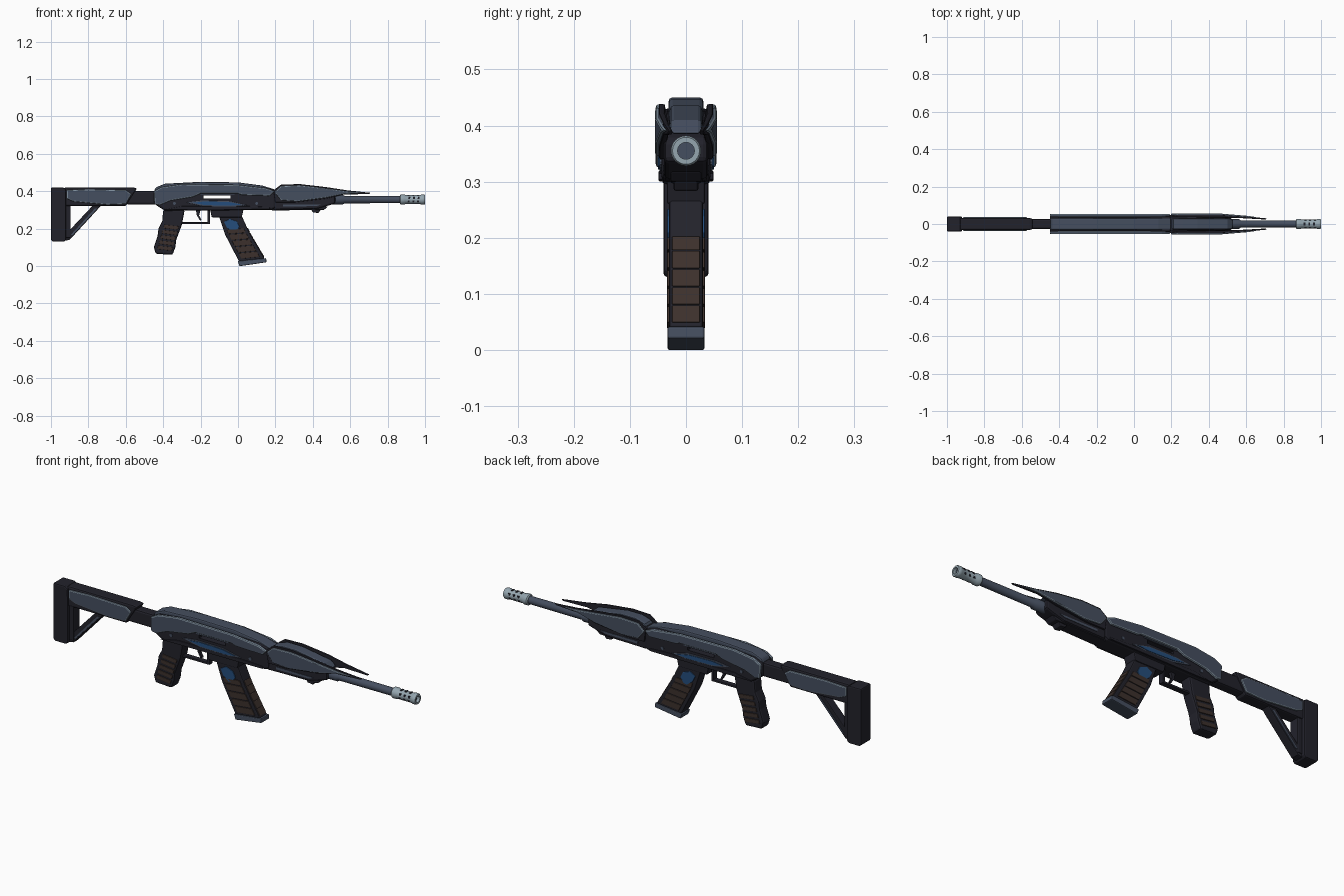
import bpy, bmesh, math
from mathutils import Vector

if "Cube" in bpy.data.objects:
    bpy.data.objects.remove(bpy.data.objects["Cube"])


def material(name, r, g, b):
    m = bpy.data.materials.new(name)
    m.use_nodes = True
    m.diffuse_color = (r, g, b, 1)
    m.node_tree.nodes["Principled BSDF"].inputs["Base Color"].default_value = (r, g, b, 1)
    return m


DARK = material("dark_polymer", .016, .016, .024)
STEEL = material("blue_grey_steel", .06, .077, .115)
EDGE = material("worn_edge", .2, .26, .32)
LIGHT = material("bright_steel", .3, .38, .43)
BLUE = material("blue_inlay", .018, .075, .2)
BROWN = material("brown_grip", .045, .03, .025)


def finish(name, bm, mats):
    bmesh.ops.recalc_face_normals(bm, faces=bm.faces)
    mesh = bpy.data.meshes.new(name)
    bm.to_mesh(mesh)
    bm.free()
    for m in mats:
        mesh.materials.append(m)
    obj = bpy.data.objects.new(name, mesh)
    bpy.context.collection.objects.link(obj)
    return obj


def smooth(obj, angle=35):
    bpy.ops.object.select_all(action="DESELECT")
    obj.select_set(True)
    bpy.context.view_layer.objects.active = obj
    bpy.ops.object.shade_smooth_by_angle(angle=math.radians(angle))


def slab(name, pts, mat, y0, y1, bevel=0.0, edge=None, warp=None):
    """Side profile (x, z) extruded from y0 to y1."""
    bm = bmesh.new()
    near = [bm.verts.new((x, y0, z)) for x, z in pts]
    far = [bm.verts.new((x, y1, z)) for x, z in pts]
    bm.faces.new(near)
    bm.faces.new(far)
    for i in range(len(pts)):
        j = (i + 1) % len(pts)
        bm.faces.new((near[i], near[j], far[j], far[i]))
    if warp:
        for v in bm.verts:
            v.co.y = warp(v.co)
    obj = finish(name, bm, [mat, edge] if edge else [mat])
    if bevel:
        mod = obj.modifiers.new("bevel", "BEVEL")
        mod.width = bevel
        mod.segments = 2
        mod.limit_method = "ANGLE"
        mod.angle_limit = math.radians(40)
        if edge:
            mod.material = 1
    return obj


def core(name, pts, mat, half, bevel=0.0):
    return slab(name, pts, mat, -half, half, bevel)


def pair(name, pts, mat, y0, y1, bevel=0.0, edge=None, warp=None):
    slab("left_" + name, pts, mat, y0, y1, bevel, edge, warp)
    slab("right_" + name, pts, mat, -y0, -y1, bevel, edge, warp)


def box(x0, x1, z0, z1):
    return [(x0, z0), (x1, z0), (x1, z1), (x0, z1)]


def lathe(name, profile, mat, z, sides=24):
    """Profile (x, radius) turned around the bore axis."""
    bm = bmesh.new()
    verts = [bm.verts.new((x, 0, z + r)) for x, r in profile]
    edges = [bm.edges.new(e) for e in zip(verts, verts[1:])]
    bmesh.ops.spin(bm, geom=verts + edges, cent=(0, 0, z), axis=(1, 0, 0),
                   angle=math.tau, steps=sides)
    bmesh.ops.remove_doubles(bm, verts=bm.verts, dist=1e-5)
    obj = finish(name, bm, [mat])
    smooth(obj)
    return obj


# Stock
core("butt_pad", [(-1, .14), (-.99, .13), (-.93, .13), (-.92, .14), (-.92, .41),
                  (-.935, .42), (-1, .42)], DARK, .04, .006)
core("stock_body", [(-.93, .32), (-.6, .32), (-.54, .415), (-.56, .42), (-.93, .42)], DARK, .031, .008)
pair("stock_panel", [(-.915, .36), (-.88, .345), (-.7, .328), (-.6, .332), (-.57, .385),
                     (-.6, .405), (-.8, .41), (-.915, .405)], STEEL, .026, .037, .005, EDGE)
core("stock_strut", [(-.925, .135), (-.9, .14), (-.73, .325), (-.775, .325), (-.925, .165)], DARK, .022, .004)
pair("strut_strip", [(-.895, .165), (-.885, .165), (-.752, .308), (-.765, .308)], STEEL, .02, .025)
core("stock_post", box(-.93, -.895, .15, .33), DARK, .025, .004)
core("buffer_tube", box(-.6, -.43, .33, .4), DARK, .026, .009)

# Receiver with an open ejection slot
receiver = core("receiver", [(-.45, .34), (-.43, .32), (-.39, .295), (.18, .3), (.2, .31), (.2, .405),
                             (.14, .42), (0, .425), (-.3, .43), (-.41, .42), (-.45, .4)], DARK, .044, .01)
cutter = core("slot_cutter", box(-.185, -.04, .362, .378), DARK, .2)
cutter.hide_render = True
cutter.display_type = "WIRE"
cutter.hide_set(True)
cut = receiver.modifiers.new("slot", "BOOLEAN")
cut.object = cutter
cut.solver = "EXACT"

core("top_cover", [(-.45, .4), (-.44, .42), (-.39, .44), (-.2, .45), (0, .447),
                   (.13, .43), (.2, .408), (.2, .395)], STEEL, .031, .008)
pair("receiver_panel", [(-.45, .4), (-.41, .422), (-.3, .438), (0, .434), (.15, .417), (.195, .4),
                        (.17, .375), (.02, .38), (0, .388), (-.2, .388), (-.24, .37), (-.36, .35),
                        (-.42, .325), (-.447, .33)], STEEL, .038, .054, .006, EDGE)
pair("slot_frame", box(-.2, -.02, .381, .386), STEEL, .04, .047)
pair("lower_rail", [(-.4, .3), (.17, .303), (.17, .315), (.05, .32), (-.3, .32)], DARK, .04, .049, .003)
pair("inlay_frame", [(-.28, .34), (-.2, .35), (-.05, .348), (.05, .325), (-.02, .316), (-.18, .318)],
     STEEL, .04, .0475, .002)
pair("blue_inlay", [(-.24, .338), (-.18, .345), (-.05, .342), (.02, .328), (-.04, .322), (-.18, .326)],
     BLUE, .042, .05)
for x in (-.34, .1):
    pair("pin", [(x + .008 * math.cos(a * math.tau / 10), .335 + .008 * math.sin(a * math.tau / 10))
                 for a in range(10)], STEEL, .04, .047)
core("magazine_well", [(-.14, .26), (.02, .26), (.03, .305), (-.15, .305)], DARK, .034, .004)


# Handguard: side fins narrow towards the muzzle
def converge(co):
    t = max(0, (co.x - .47) / .24)
    return co.y * (1 - .36 * t)


core("handguard", [(.19, .3), (.42, .305), (.49, .325), (.52, .335), (.52, .375), (.47, .4), (.19, .41)],
     DARK, .039, .009)
core("handguard_spine", [(.19, .39), (.21, .42), (.26, .436), (.34, .436), (.5, .41), (.53, .385)],
     STEEL, .029, .008)
pair("handguard_fin", [(.19, .405), (.23, .435), (.33, .438), (.47, .422), (.58, .405), (.71, .391),
                       (.7, .384), (.57, .383), (.47, .36), (.3, .34), (.2, .34)],
     DARK, .037, .048, .003, None, converge)
pair("handguard_panel", [(.195, .395), (.23, .427), (.33, .431), (.47, .415), (.58, .399), (.66, .391),
                         (.57, .386), (.47, .366), (.32, .346), (.23, .352)],
     STEEL, .042, .055, .005, EDGE, converge)
pair("handguard_slot", [(.24, .318), (.42, .32), (.45, .33), (.24, .33)], STEEL, .035, .041)
core("lower_rib", [(.18, .297), (.46, .3), (.48, .318), (.18, .318)], DARK, .028, .004)
core("front_catch", [(.39, .305), (.4, .287), (.43, .283), (.445, .305)], DARK, .022, .004)

# Barrel and muzzle brake
AXIS = .355
lathe("barrel", [(.45, 0), (.45, .026), (.56, .026), (.57, .02), (.88, .019), (.88, 0)], STEEL, AXIS)
lathe("muzzle_brake", [(.865, 0), (.865, .022), (.87, .027), (.89, .027), (.895, .024), (.975, .024),
                       (.98, .027), (.995, .027), (1, .024), (1, .015), (.97, .015), (.97, 0)], LIGHT, AXIS)
lathe("bore", [(.96, 0), (.96, .0152), (.985, .0152), (.985, 0)], STEEL, AXIS)
for x in (.907, .932, .957):
    pair("brake_slot", [(x, .342), (x + .01, .342), (x + .015, .369), (x + .005, .369)], DARK, .015, .0235)
    core("brake_top_slot", box(x, x + .01, .36, .38), DARK, .009)

# Pistol grip
core("pistol_grip", [(-.4, .3), (-.285, .3), (-.3, .22), (-.315, .18), (-.33, .14), (-.335, .1),
                     (-.35, .06), (-.44, .065), (-.45, .1), (-.43, .16), (-.425, .2), (-.405, .24)],
     DARK, .03, .009)
for i in range(5):
    z, x = .085 + i * .028, -.432 + i * .008
    pair("grip_rib", [(x, z + .006), (x + .078, z - .004), (x + .084, z + .015), (x + .005, z + .024)],
         BROWN, .026, .034, .002)

# Trigger and guard
core("guard_bar", box(-.305, -.15, .224, .234), DARK, .013, .002)
core("guard_front", box(-.163, -.15, .226, .3), DARK, .013, .002)
core("trigger", [(-.225, .3), (-.2, .3), (-.208, .27), (-.195, .245), (-.203, .243), (-.22, .27)], DARK, .007)

# Magazine: rear and front edges share one parameter
REAR = [Vector(p) for p in ((-.11, .29), (-.07, .17), (.005, .025))]
FRONT = [Vector(p) for p in ((.01, .29), (.06, .18), (.142, .04))]


def along(edge, t):
    i = min(int(t * 2), 1)
    return edge[i].lerp(edge[i + 1], t * 2 - i)


def patch(t0, t1, s0, s1):
    return [along(REAR, t).lerp(along(FRONT, t), s)
            for t, s in ((t0, s0), (t0, s1), (t1, s1), (t1, s0))]


core("magazine", REAR + FRONT[::-1], DARK, .03, .005)
for i in range(5):
    t = .4 + i * .115
    pair("magazine_rib", patch(t, t + .1, .14, .86), BROWN, .026, .034, .002)
    core("magazine_front_rib", patch(t, t + .108, .9, 1.03), BROWN, .025, .002)
core("magazine_base", [(-.002, .026), (.15, .042), (.153, .02), (.015, 0), (.008, 0)], STEEL, .033, .004)
pair("magazine_badge", [(-.075, .235), (-.045, .252), (-.005, .238), (.008, .21), (-.01, .182), (-.03, .18),
                        (-.06, .205)], BLUE, .027, .034, .002)
